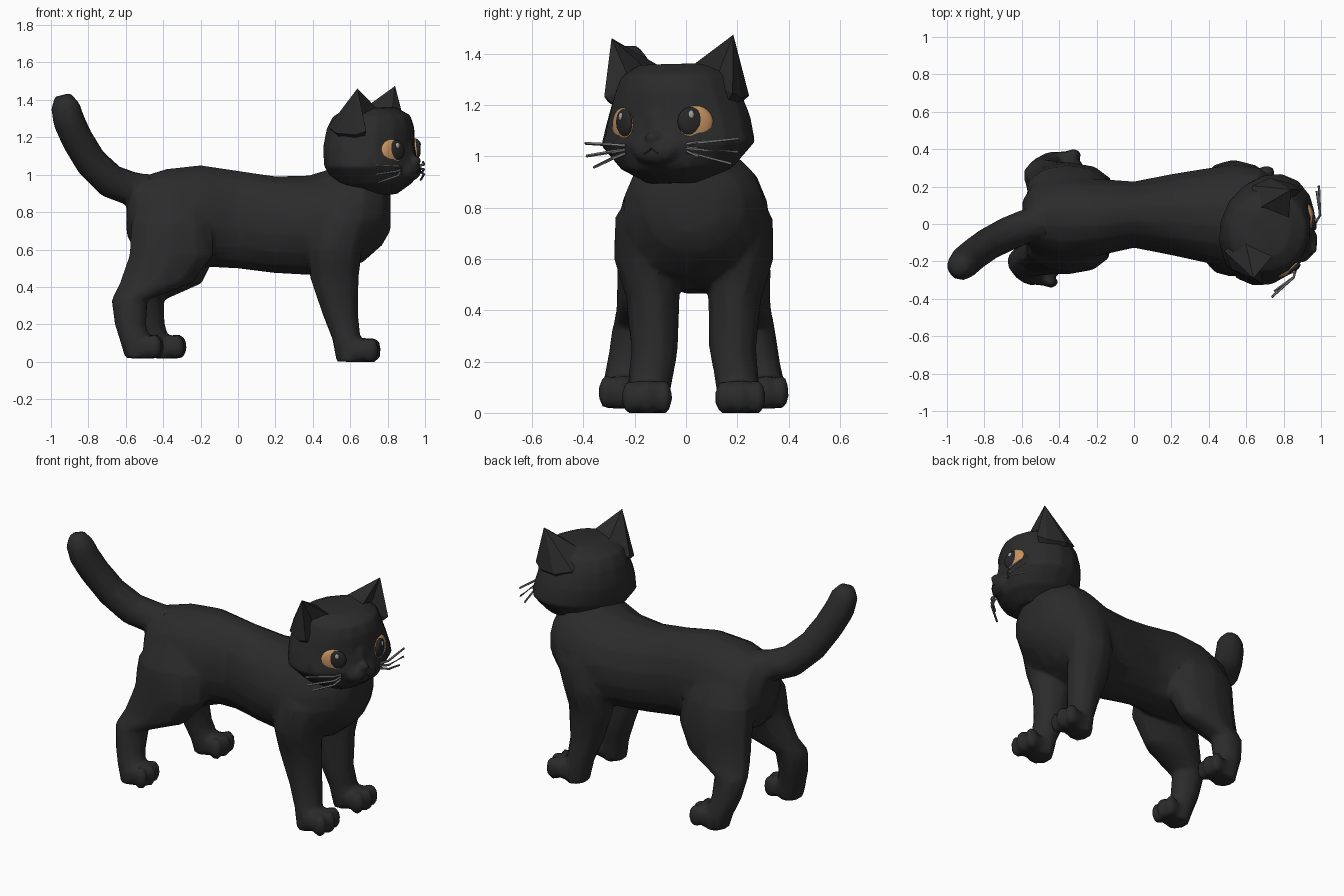
import bpy, bmesh, math
from mathutils import Vector, Matrix

if "Cube" in bpy.data.objects:
    bpy.data.objects.remove(bpy.data.objects["Cube"])


def material(name, r, g, b):
    m = bpy.data.materials.new(name)
    m.diffuse_color = (r, g, b, 1)
    m.use_nodes = True
    m.node_tree.nodes["Principled BSDF"].inputs["Base Color"].default_value = m.diffuse_color
    return m


FUR = material("black fur", 0.024, 0.024, 0.024)
AMBER = material("amber iris", 0.56, 0.29, 0.12)
PUPIL = material("dark pupil", 0.02, 0.02, 0.02)
GLINT = material("eye glint", 0.36, 0.36, 0.36)
GREY = material("whisker grey", 0.2, 0.2, 0.2)

# Head frame: local x = forward, y = cat's left, turned towards -y, slight roll
HEAD = (Matrix.Translation((0.71, -0.03, 1.1)) @ Matrix.Rotation(math.radians(-23), 4, 'Z')
        @ Matrix.Rotation(math.radians(1.5), 4, 'X') @ Matrix.Translation((0, 0, -1.1)))
I = Matrix.Identity(4)


def finish(bm, name, mat, M=I):
    bmesh.ops.transform(bm, matrix=M, verts=bm.verts)
    bmesh.ops.recalc_face_normals(bm, faces=bm.faces)
    me = bpy.data.meshes.new(name)
    bm.to_mesh(me)
    bm.free()
    me.materials.append(mat)
    ob = bpy.data.objects.new(name, me)
    bpy.context.collection.objects.link(ob)
    return ob


def loft(name, rings, mat=FUR, n=10, M=I, power=1.0):
    """Skin closed rings given as (centre, u half-axis, v half-axis)."""
    bm = bmesh.new()
    loops = []
    sp = lambda t: math.copysign(abs(t) ** power, t)
    for c, u, v in rings:
        c, u, v = Vector(c), Vector(u), Vector(v)
        loops.append([bm.verts.new(c + u * sp(math.cos(a)) + v * sp(math.sin(a)))
                      for a in (2 * math.pi * (i + 0.5) / n for i in range(n))])
    for a, b in zip(loops, loops[1:]):
        for i in range(n):
            j = (i + 1) % n
            bm.faces.new((a[i], a[j], b[j], b[i]))
    bm.faces.new(loops[0])
    bm.faces.new(loops[-1])
    return finish(bm, name, mat, M)


def flat_rings(rows):      # x, y, z, half x, half y
    return [((x, y, z), (hx, 0, 0), (0, hy, 0)) for x, y, z, hx, hy in rows]


def cross_rings(rows):     # x, y, half y, bottom z, top z
    return [((x, y, (b + t) / 2), (0, hy, 0), (0, 0, (t - b) / 2)) for x, y, hy, b, t in rows]


def tube(name, pts, radii, mat=FUR, n=10, M=I):
    pts = [Vector(p) for p in pts]
    rings = []
    for i, p in enumerate(pts):
        d = (pts[min(i + 1, len(pts) - 1)] - pts[max(i - 1, 0)]).normalized()
        u = d.cross(Vector((0.35, -0.9, 0.1))).normalized()
        rings.append((p, u * radii[i], d.cross(u) * radii[i]))
    return loft(name, rings, mat, n, M)


def ball(name, c, size, mat=FUR, M=I, rot=I, seg=10, rows=7):
    bm = bmesh.new()
    bmesh.ops.create_uvsphere(bm, u_segments=seg, v_segments=rows, radius=1)
    return finish(bm, name, mat, M @ Matrix.Translation(c) @ rot @ Matrix.Diagonal((*size, 1)))


def fuse(parts, voxel, smooth, ratio):
    """Join overlapping parts into one soft low-poly skin."""
    with bpy.context.temp_override(active_object=parts[0], object=parts[0],
                                   selected_objects=parts, selected_editable_objects=parts):
        bpy.ops.object.join()
    ob = parts[0]
    m = ob.modifiers.new("fuse", 'REMESH')
    m.mode, m.voxel_size, m.use_smooth_shade = 'VOXEL', voxel, True
    m = ob.modifiers.new("soften", 'SMOOTH')
    m.factor, m.iterations = 0.5, smooth
    ob.modifiers.new("facet", 'DECIMATE').ratio = ratio


# Body
skin = [loft("body", cross_rings([
    (-0.595, .03, .10, .68, .89), (-0.54, .03, .185, .56, .985), (-0.38, .03, .225, .515, 1.035),
    (-0.20, .035, .21, .505, 1.055), (0.0, .05, .18, .495, 1.025), (0.2, .05, .22, .47, .995),
    (0.38, .045, .255, .46, 1.0), (0.54, .035, .29, .475, 1.05), (0.67, .03, .275, .53, 1.06),
    (0.77, .03, .20, .62, 1.0), (0.815, .03, .11, .70, .93)]), n=16)]

# Tail
skin.append(tube("tail", [
    (-.42, .02, .91), (-.57, -.01, .925), (-.68, -.055, .965), (-.785, -.11, 1.065),
    (-.86, -.165, 1.19), (-.905, -.205, 1.29), (-.925, -.225, 1.37), (-.937, -.23, 1.425)],
    [.08, .092, .092, .088, .086, .086, .078, .045], n=12))


# Paws with toes
def paw(name, x, y, z, s=1.0):
    skin.append(loft(name, cross_rings([
        (x - .10 * s, y, .055 * s, z + .01, z + .10), (x - .02 * s, y, .085 * s, z, z + .125),
        (x + .06 * s, y, .09 * s, z, z + .13), (x + .085 * s, y, .07 * s, z + .015, z + .11)]),
        power=.8, n=12))
    for k in (-1, 0, 1):
        skin.append(ball(name + "_toe", (x + (.078 - .014 * abs(k)) * s, y + k * .066 * s, z + .065),
                         (.045 * s, .034 * s, .066), seg=10, rows=8))


# Legs, mirrored about the body's middle plane y = 0.03; far hind leg steps forward
for side, label in ((1, "right"), (-1, "left")):
    my = lambda y: .03 + side * (y - .03)
    skin.append(loft("front_leg_" + label, flat_rings([(x, my(y), z, hx, hy) for x, y, z, hx, hy in [
        (.57, -.09, .92, .11, .09), (.56, -.148, .76, .16, .13), (.52, -.16, .60, .15, .122),
        (.515, -.13, .45, .135, .105), (.548, -.122, .25, .098, .092),
        (.58, -.14, .12, .078, .087), (.59, -.15, .0, .065, .08)]])))
    paw("front_paw_" + label, .645, my(-.152), -.003)
    st = 0 if side > 0 else .11
    skin.append(loft("hind_leg_" + label, flat_rings([(x + st * k, my(y), z, hx, hy)
                                                      for x, y, z, hx, hy, k in [
        (-.35, -.06, .92, .14, .09, 0), (-.355, -.12, .74, .225, .135, 0),
        (-.355, -.14, .57, .235, .13, .1), (-.44, -.165, .42, .20, .105, .5),
        (-.58, -.20, .33, .10, .088, .8), (-.575, -.225, .20, .087, .082, .9),
        (-.55, -.245, .10, .08, .083, 1), (-.54, -.25, .018, .065, .078, 1)]])))
    paw("hind_paw_" + label, -.505 + st * 1.1, my(-.25), .015, .92)
fuse(skin, .013, 4, .06)

# Head, from chin to crown, with muzzle and nose
face = [loft("head", [(((b + f) / 2, 0, z), ((f - b) / 2, 0, 0), (0, w, 0)) for z, b, f, w in [
    (.895, -.09, .14, .11), (.955, -.19, .225, .225), (1.05, -.24, .25, .312),
    (1.15, -.25, .232, .288), (1.25, -.235, .235, .25), (1.315, -.20, .215, .22),
    (1.36, -.10, .13, .15)]], n=16, M=HEAD)]
face.append(ball("muzzle", (.225, 0, 1.025), (.058, .10, .06), M=HEAD))
face.append(ball("nose", (.265, 0, 1.075), (.026, .03, .022), M=HEAD))
face.append(ball("nose_bridge", (.205, 0, 1.12), (.045, .05, .08), M=HEAD))
fuse(face, .012, 3, .12)
for s in (1, -1):
    tube("mouth", [(.279, 0, 1.03), (.275, s * .025, 1.012), (.260, s * .055, 1.018)],
         [.004] * 3, PUPIL, 5, HEAD)

for s, label in ((1, "left"), (-1, "right")):
    # Ear: folded cone with a dented front, its foot sunk into the head
    bm = bmesh.new()
    tip = bm.verts.new((.036, s * .258, 1.468))
    base = [bm.verts.new((f, s * w, z)) for f, w, z in [
        (.10, .06, 1.32), (.04, .17, 1.27), (.09, .272, 1.24), (.03, .282, 1.22),
        (-.09, .265, 1.23), (-.165, .19, 1.26), (-.10, .07, 1.33)]]
    foot = bm.verts.new((-.02, s * .13, 1.1))
    for i in range(7):
        bm.faces.new((tip, base[i], base[(i + 1) % 7]))
        bm.faces.new((foot, base[(i + 1) % 7], base[i]))
    finish(bm, "ear_" + label, FUR, HEAD)

    # Eye: amber lens, pupil shifted inwards and up, small glint
    a = s * math.radians(36)
    out, across = Vector((math.cos(a), math.sin(a), 0)), Vector((-math.sin(a), math.cos(a), 0)) * s
    c = Vector((.186, s * .155, 1.125))
    rot = Matrix.Rotation(a, 4, 'Z')
    up = Vector((0, 0, .008))
    eye = [ball("iris_" + label, c, (.024, .07, .069), AMBER, HEAD, rot, 20, 12),
           ball("pupil_" + label, c + out * .008 - across * .022 + up, (.02, .054, .056),
                PUPIL, HEAD, rot, 20, 12),
           ball("glint_" + label, c + out * .023 - across * .024 + up + Vector((0, 0, .026)),
                (.009, .013, .017), GLINT, HEAD, rot, 8, 6)]
    for ob in eye:
        ob.data.shade_smooth()

    # Whiskers
    for z0, z1, w in ((1.045, 1.06, .325), (1.03, 1.01, .32), (1.015, .965, .29)):
        tube("whisker_" + label, [(.225, s * .13, z0), (.232, s * .18, (z0 * 2 + z1) / 3), (.165, s * w, z1)],
             [.007, .007, .006], GREY, 5, HEAD)
